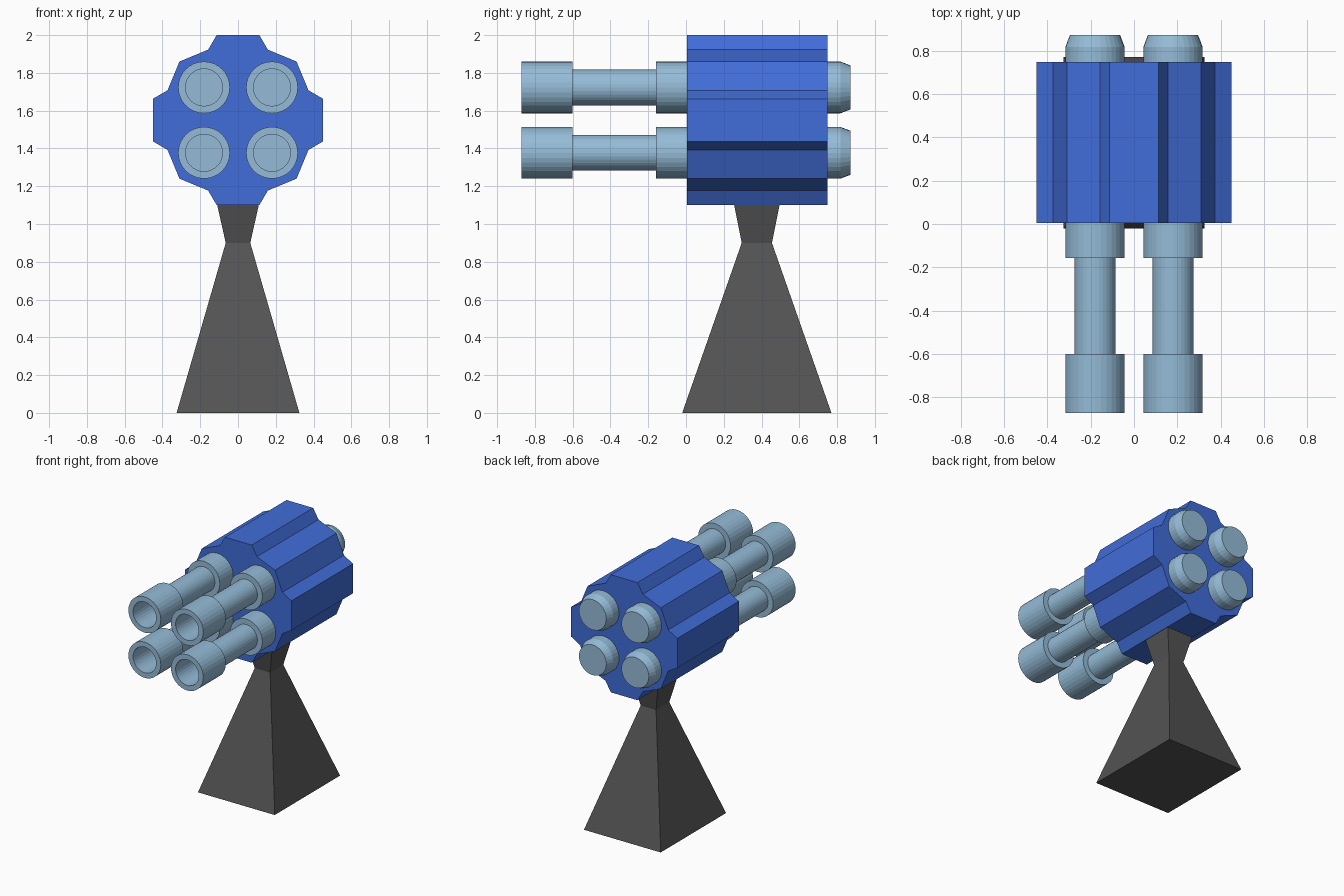
import bpy, bmesh, math
from mathutils import Vector

cube = bpy.data.objects.get("Cube")
if cube:
    bpy.data.objects.remove(cube, do_unlink=True)


def material(name, rgb):
    mat = bpy.data.materials.new(name)
    mat.use_nodes = True
    color = (*rgb, 1)
    mat.diffuse_color = color
    mat.node_tree.nodes["Principled BSDF"].inputs["Base Color"].default_value = color
    return mat


blue = material("royal blue", (0.053, 0.153, 0.69))
steel = material("pale steel blue", (0.30, 0.50, 0.68))
grey = material("dark grey", (0.087, 0.087, 0.087))


def loft(name, rings, mat):
    """Skin a list of equal-length point rings and cap both ends."""
    bm = bmesh.new()
    loops = [[bm.verts.new(p) for p in ring] for ring in rings]
    for a, b in zip(loops, loops[1:]):
        for i in range(len(a)):
            j = (i + 1) % len(a)
            bm.faces.new((a[i], a[j], b[j], b[i]))
    bm.faces.new(loops[0])
    bm.faces.new(loops[-1])
    bmesh.ops.recalc_face_normals(bm, faces=bm.faces)
    mesh = bpy.data.meshes.new(name)
    bm.to_mesh(mesh)
    bm.free()
    mesh.materials.append(mat)
    obj = bpy.data.objects.new(name, mesh)
    bpy.context.collection.objects.link(obj)
    return obj


# Stand: rectangular sections (height, half width, half depth)
MID_Y = 0.375
sections = [(0, 0.325, 0.395), (0.9, 0.065, 0.08), (1.1, 0.11, 0.12)]
corners = [(-1, -1), (1, -1), (1, 1), (-1, 1)]
loft("stand", [[(sx * w, MID_Y + sy * d, z) for sx, sy in corners]
               for z, w, d in sections], grey)

# Housing: fluted outline, one quarter mirrored around the axis
AXIS_Z = 1.55
quarter = [(0.45, 0.113), (0.373, 0.158), (0.31, 0.31), (0.158, 0.373), (0.113, 0.45)]
half = quarter + [(-x, z) for x, z in reversed(quarter)]
outline = half + [(-x, -z) for x, z in half]
loft("housing", [[(x, y, AXIS_Z + z) for x, z in outline]
                 for y in (0.004, 0.748)], blue)

# Barrels: turned profile (y, radius) from bore floor to rear cap
profile = [(-0.62, 0.098), (-0.872, 0.098), (-0.872, 0.137), (-0.6, 0.137),
           (-0.6, 0.095), (-0.158, 0.095), (-0.158, 0.137), (0.817, 0.137),
           (0.872, 0.116)]
SIDES = 32


def barrel(name, x, z):
    angles = [math.tau * i / SIDES for i in range(SIDES)]
    loft(name, [[Vector((x + r * math.cos(a), y, z + r * math.sin(a))) for a in angles]
                for y, r in profile], steel)


for side, sx in (("left", 1), ("right", -1)):
    for level, sz in (("upper", 1), ("lower", -1)):
        barrel(f"{level}_{side}_barrel", sx * 0.18, AXIS_Z + sz * 0.173)
